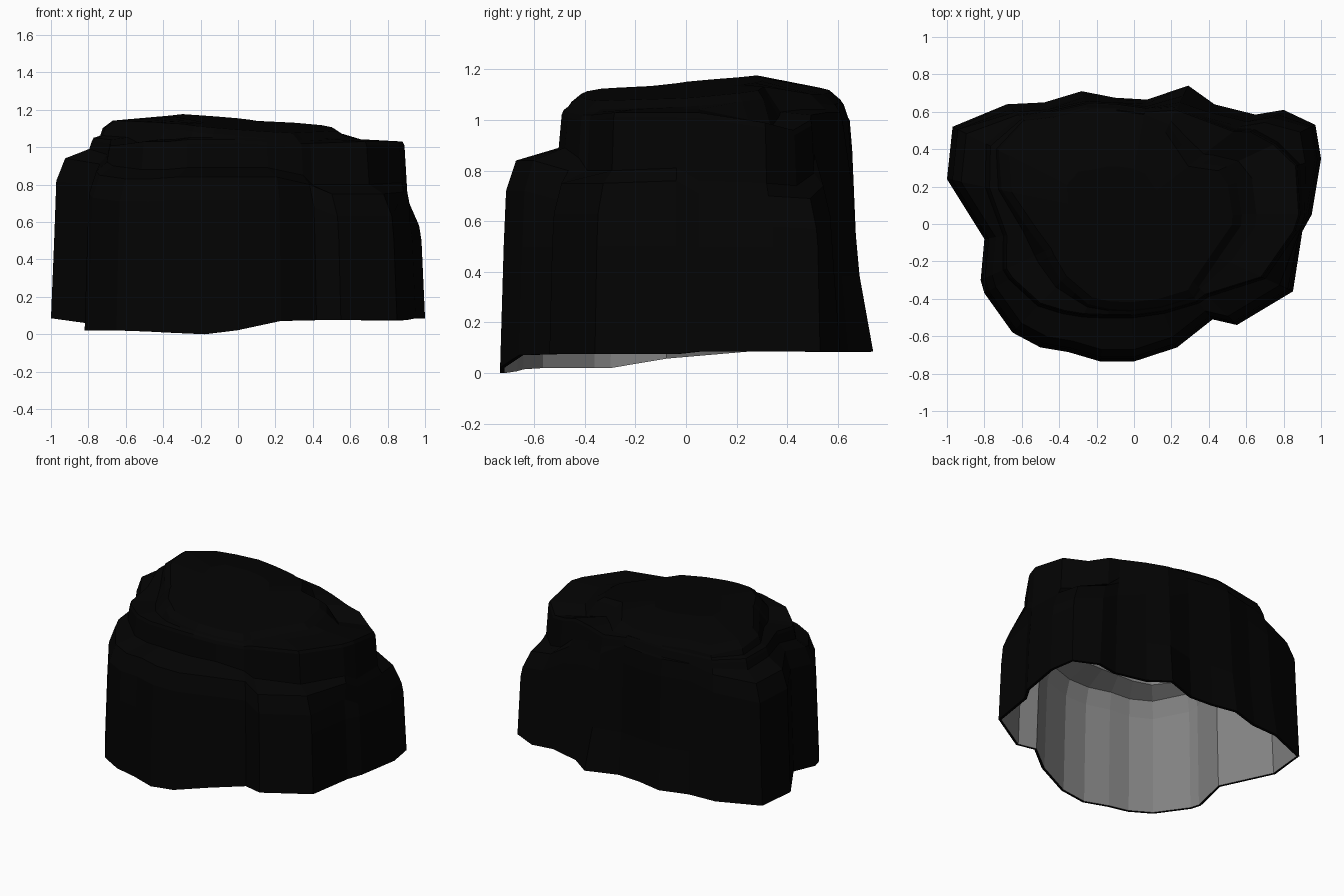
import bpy, bmesh
from mathutils import Vector

if "Cube" in bpy.data.objects:
    bpy.data.objects.remove(bpy.data.objects["Cube"])

C = Vector((-0.05, 0.05))

# Columns round the rock: foot x, foot y, shelf height, mid-tier scale, mid-tier height
columns = [
    (1.00, .35, .70, .88, .99), (.97, .53, .69, .79, .96), (.80, .61, .74, .80, 1.0),
    (.65, .585, .82, .84, 1.02), (.43, .64, .88, .87, 1.03), (.29, .74, .90, .82, 1.03),
    (.07, .665, 1.0, .90, 1.05), (-.10, .675, 1.0, .92, 1.06), (-.28, .71, 1.0, .88, 1.06),
    (-.48, .65, 1.0, .90, 1.05), (-.68, .64, .96, .88, 1.05), (-.97, .52, .93, .79, 1.05),
    (-1.0, .24, .94, .77, 1.05), (-.80, -.08, .91, .85, 1.04), (-.82, -.30, .87, .83, 1.01),
    (-.80, -.37, .85, .81, 1.01), (-.65, -.58, .83, .76, 1.03), (-.50, -.66, .83, .73, 1.03),
    (-.35, -.685, .84, .73, 1.04), (-.18, -.735, .84, .69, 1.04), (0, -.735, .84, .69, 1.04),
    (.23, -.66, .84, .73, 1.03), (.42, -.51, .80, .83, 1.02), (.55, -.54, .75, .73, 1.02),
    (.85, -.36, .75, .82, 1.03), (.90, -.04, .76, .96, 1.03), (.95, .05, .71, .94, 1.03),
]

# Outline of the top plateau
plateau = [Vector(p) for p in [
    (.58, .10), (.53, .30), (.32, .33), (.24, .45), (.14, .60), (-.28, .64), (-.66, .60),
    (-.74, .34), (-.70, .15), (-.48, -.14), (-.42, -.28), (-.22, -.45), (0, -.46),
    (.30, -.42), (.40, -.24), (.57, -.05)]]


def clamp(t):
    return max(0.0, min(1.0, t))


def cross(a, b):
    return a.x * b.y - a.y * b.x


def plateau_hit(d):
    """Where a ray from the centre meets the plateau outline."""
    for a, b in zip(plateau, plateau[1:] + plateau[:1]):
        a, b = a - C, b - C
        e = b - a
        det = cross(d, e)
        if abs(det) > 1e-9:
            t, s = cross(a, e) / det, cross(a, d) / det
            if t > 0 and -1e-6 <= s <= 1 + 1e-6:
                return d * t
    return d * 0.6


def top_z(p):
    return 1.18 - .08 * abs(p.x + .32) - .085 * max(0, .3 - p.y) - .22 * max(0, p.y - .32)


def foot_z(x, y):
    return max(.085 * clamp((y + .35) / .4), .075 * clamp((x + .1) / .35),
               .02 * clamp((-x - .2) / .4))


# Stack rings of vertices from foot to plateau
bm = bmesh.new()
rings = []
for x, y, h1, k, h2 in columns:
    d = Vector((x, y)) - C
    back = y > .55
    w = max(.93 - .06 * (y > .7), k + .04) if back else .97
    edge = max(w - .05, k + .025)
    rim = plateau_hit(d)
    if rim.length > d.length * (k - .02):
        rim = d * (k - .03)
    base = rim.lerp(d * k, .25)
    if base.length > d.length * (k - .012):
        base = d * (k - .012)
    tz = top_z(C + rim)
    f = foot_z(x, y)
    flare = .3 + f if back else .5       # the back flares out near the ground
    levels = [(d, f), (d * (w + (1 - w) * .4), flare), (d * w, h1 - .12), (d * edge, h1),
              (d * (k + .015), min(h1 + .05, h2 - .05)), (d * k, h2 - .02),
              (d * (k - .01), h2), (base, h2 + .012), (rim, tz - .03),
              (rim * .92, top_z(C + rim * .92))]
    rings.append([bm.verts.new((C.x + v.x, C.y + v.y, z)) for v, z in levels])

for a, b in zip(rings, rings[1:] + rings[:1]):
    for i in range(len(a) - 1):
        bm.faces.new((a[i], b[i], b[i + 1], a[i + 1]))

# Plateau surface
mid = [bm.verts.new((C.x + (r[-1].co.x - C.x) * .5, C.y + (r[-1].co.y - C.y) * .5, 0)) for r in rings]
for v in mid:
    v.co.z = top_z(v.co)
for i, v in enumerate(mid):
    j = (i + 1) % len(mid)
    bm.faces.new((rings[i][-1], rings[j][-1], mid[j], v))
bm.faces.new(mid)
bmesh.ops.remove_doubles(bm, verts=bm.verts, dist=.002)
bmesh.ops.recalc_face_normals(bm, faces=bm.faces)

mesh = bpy.data.meshes.new("rock_shell")
bm.to_mesh(mesh)
bm.free()
rock = bpy.data.objects.new("rock_shell", mesh)
bpy.context.collection.objects.link(rock)

# Black outside, grey inside
for name, c in (("rock_black", .001), ("inside_grey", .22)):
    m = bpy.data.materials.new(name)
    m.diffuse_color = (c, c, c, 1)
    m.use_nodes = True
    m.node_tree.nodes["Principled BSDF"].inputs["Base Color"].default_value = m.diffuse_color
    mesh.materials.append(m)

# Thin wall, open underneath
shell = rock.modifiers.new("wall", 'SOLIDIFY')
shell.thickness = .018
shell.offset = -1
shell.material_offset = 1
shell.material_offset_rim = 0
